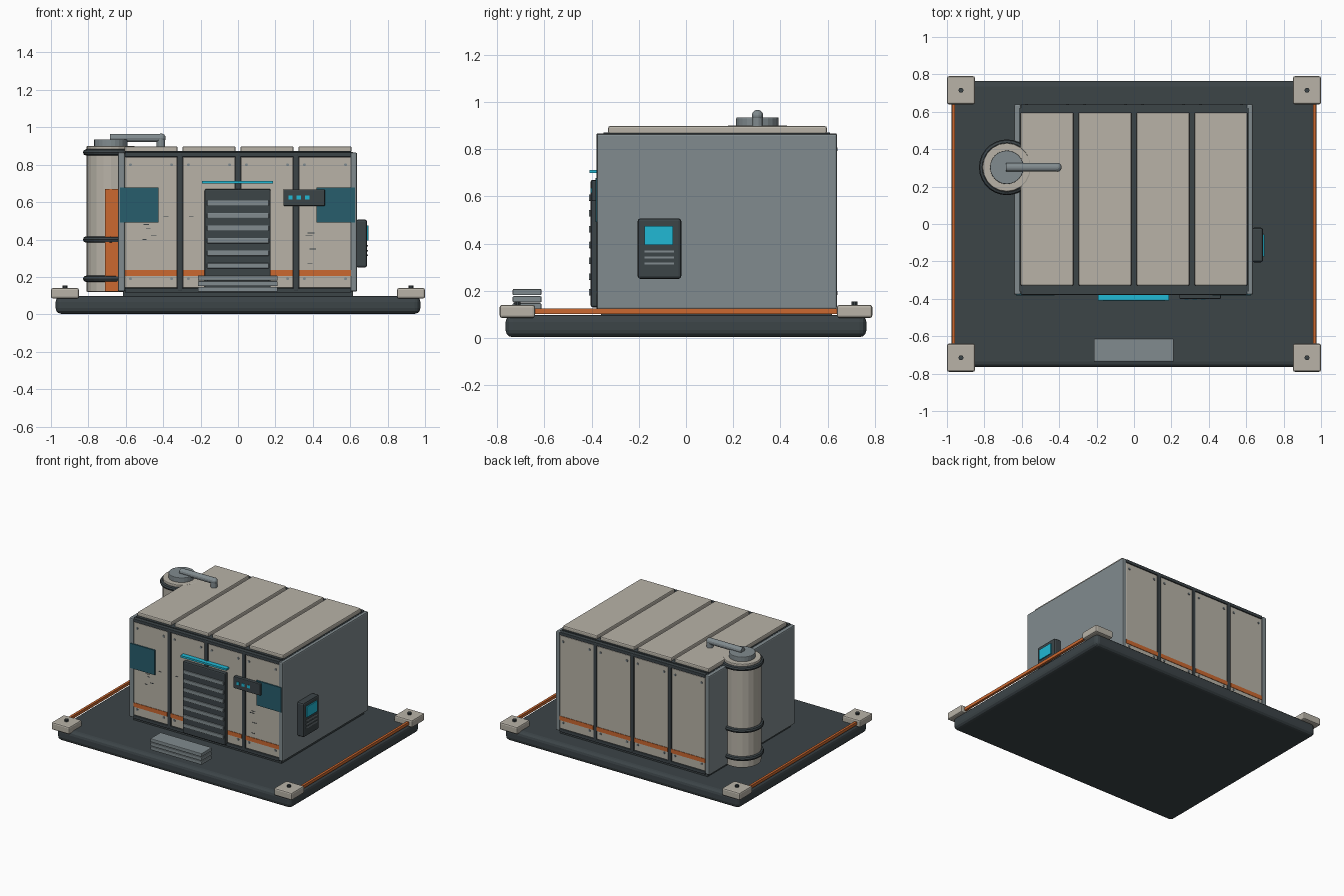
import bpy, math, random
random.seed(4)

def mat(name, r, g, b):
    m = bpy.data.materials.new(name)
    m.diffuse_color = (r, g, b, 1)
    return m

DARK = mat("charcoal", 0.045, 0.058, 0.064)
BEIGE = mat("beige", 0.48, 0.45, 0.39)
GREY = mat("steel", 0.22, 0.26, 0.275)
ORANGE = mat("orange", 0.60, 0.14, 0.03)
CYAN = mat("cyan", 0.015, 0.48, 0.66)
TEAL = mat("dark_teal", 0.02, 0.11, 0.15)

def bevel(o, w, seg=2):
    if w:
        b = o.modifiers.new("bevel", "BEVEL")
        b.width, b.segments = w, seg

def box(name, x, y, z, m, bev=0, seg=2):
    """Box from (min, max) ranges."""
    bpy.ops.mesh.primitive_cube_add(size=1, location=[(a + b) / 2 for a, b in (x, y, z)])
    o = bpy.context.object
    o.name = name
    o.scale = [abs(b - a) for a, b in (x, y, z)]
    bpy.ops.object.transform_apply(location=False, rotation=False, scale=True)
    o.data.materials.append(m)
    bevel(o, bev, seg)
    return o

def cyl(name, loc, r, h, m, rot=(0, 0, 0), n=24, bev=0):
    bpy.ops.mesh.primitive_cylinder_add(vertices=n, radius=r, depth=h, location=loc, rotation=rot)
    o = bpy.context.object
    o.name = name
    o.data.materials.append(m)
    bevel(o, bev)
    return o

# Platform, corner pads with bolts, side rails
box("platform", (-0.975, 0.975), (-0.765, 0.765), (0.003, 0.097), DARK, 0.03, 3)
for sx in (-1, 1):
    for sy in (-1, 1):
        x, y = sx * 0.925, sy * 0.715
        box("corner_pad", (x - 0.075, x + 0.075), (y - 0.075, y + 0.075), (0.085, 0.14), BEIGE, 0.01)
        cyl("pad_bolt", (x, y, 0.147), 0.013, 0.016, DARK, n=10)
    box("side_rail", (sx * 0.965 - 0.009, sx * 0.965 + 0.009), (-0.65, 0.65), (0.102, 0.124), ORANGE)

# Body core and end walls
box("body_core", (-0.615, 0.615), (-0.36, 0.62), (0.09, 0.867), DARK)
for x in ((-0.642, -0.605), (0.602, 0.637)):
    box("end_wall", x, (-0.378, 0.64), (0.122, 0.865), GREY, 0.008)

# Ribs and horizontal trims on front and back
for y in (-0.366, 0.626):
    for x in (-0.31, 0, 0.31):
        box("rib", (x - 0.014, x + 0.014), (y - 0.014, y + 0.014), (0.125, 0.865), DARK, 0.005)
    for z in (0.128, 0.855):
        box("trim", (-0.605, 0.605), (y - 0.013, y + 0.013), (z - 0.012, z + 0.012), DARK, 0.004)
box("roof_deck", (-0.605, 0.605), (-0.35, 0.61), (0.85, 0.872), DARK)

# Wall panels, stripes, panel bolts and roof panels
for i in range(4):
    c = -0.465 + 0.31 * i
    box("roof_panel", (c - 0.142, c + 0.142), (-0.33, 0.597), (0.865, 0.898), BEIGE, 0.008)
    for s in (-1, 1):
        y = 0.131 + s * 0.496
        box("wall_panel", (c - 0.14, c + 0.14), (y - 0.009, y + 0.009), (0.142, 0.841), BEIGE, 0.004)
        box("stripe", (c - 0.14, c + 0.14), (y, y + s * 0.0125), (0.205, 0.236), ORANGE)
        for dx in (-0.11, 0.11):
            for z in (0.19, 0.80):
                cyl("panel_bolt", (c + dx, y + s * 0.01, z), 0.008, 0.01, GREY, (math.pi / 2, 0, 0), 8)

# Front windows and surface scuffs
for x in ((-0.63, -0.425), (0.42, 0.625)):
    box("window", x, (-0.383, -0.37), (0.492, 0.678), TEAL)
for x, z in ((-0.385, 0.525), (-0.25, 0.525), (-0.49, 0.48), (-0.48, 0.46), (-0.5, 0.40),
             (-0.45, 0.42), (0.38, 0.42), (0.39, 0.435), (0.40, 0.35), (0.385, 0.27)):
    w = random.uniform(0.01, 0.02)
    box("scuff", (x - w, x + w), (-0.376, -0.37), (z - 0.002, z + 0.002), DARK)

# Slatted door with light bar
box("door", (-0.178, 0.175), (-0.404, -0.36), (0.13, 0.67), DARK, 0.008)
for i in range(7):
    z = 0.595 - 0.067 * i
    box("door_slat", (-0.165, 0.165), (-0.412, -0.40), (z - 0.014, z + 0.014), GREY, 0.003)
box("door_light", (-0.193, 0.188), (-0.41, -0.37), (0.699, 0.713), CYAN)

# Indicator box beside the door
box("indicator_box", (0.242, 0.465), (-0.40, -0.37), (0.58, 0.668), DARK, 0.005)
for x in (0.28, 0.325, 0.37):
    box("indicator_light", (x - 0.011, x + 0.011), (-0.404, -0.395), (0.614, 0.636), CYAN)

# Front steps
for i in range(3):
    z = 0.121 + 0.03 * i
    box("step", (-0.215, 0.212), (-0.735, -0.613), (z, z + 0.026), GREY, 0.004)

# Control panel on the right wall
box("control_panel", (0.63, 0.69), (-0.205, -0.02), (0.25, 0.507), DARK, 0.012)
box("control_screen", (0.68, 0.698), (-0.175, -0.055), (0.395, 0.475), CYAN)
for z in (0.367, 0.341, 0.315):
    box("control_slot", (0.68, 0.694), (-0.175, -0.05), (z - 0.004, z + 0.004), GREY)

# Tank with bands, stripe, cap and outlet pipe
TX, TY = -0.68, 0.303
cyl("tank", (TX, TY, 0.51), 0.13, 0.78, BEIGE, n=20, bev=0.006)
for z in (0.19, 0.40, 0.866):
    bpy.ops.mesh.primitive_torus_add(location=(TX, TY, z), major_radius=0.132, minor_radius=0.017,
                                     major_segments=28, minor_segments=8)
    o = bpy.context.object
    o.name = "tank_band"
    o.data.materials.append(DARK)
box("tank_stripe", (TX - 0.03, TX + 0.04), (TY - 0.137, TY - 0.11), (0.122, 0.67), ORANGE)
cyl("tank_cap", (TX, TY, 0.915), 0.09, 0.04, GREY, n=24, bev=0.004)
cyl("outlet_pipe", (-0.545, TY, 0.943), 0.023, 0.28, GREY, (0, math.pi / 2, 0), 14)
cyl("pipe_drop", (-0.412, TY, 0.918), 0.023, 0.05, GREY, n=14)
bpy.ops.mesh.primitive_uv_sphere_add(segments=14, ring_count=8, radius=0.024, location=(-0.41, TY, 0.943))
bpy.context.object.name = "pipe_elbow"
bpy.context.object.data.materials.append(GREY)
